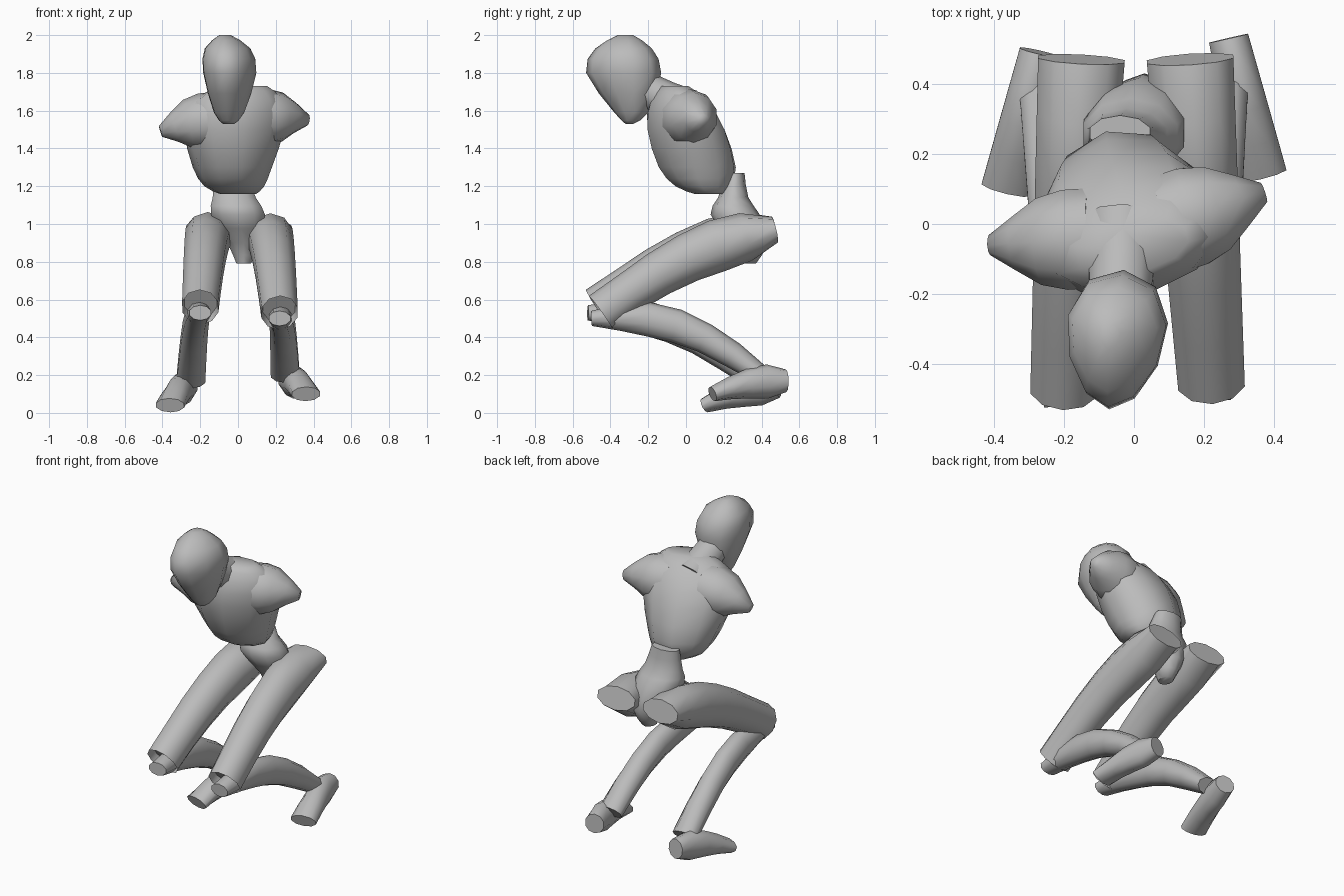
import bpy
import bmesh
from math import cos, sin, pi, radians
from mathutils import Vector

default_cube = bpy.data.objects.get("Cube")
if default_cube:
    bpy.data.objects.remove(default_cube, do_unlink=True)

shade = 0.5
grey = bpy.data.materials.new("plain grey")
grey.use_nodes = True
grey.diffuse_color = (shade, shade, shade, 1)
principled = grey.node_tree.nodes["Principled BSDF"]
principled.inputs["Base Color"].default_value = grey.diffuse_color


def skin(name, sections, sides=10, taper=0, hollow=False):
    """Skin sections (centre, side axis, up axis) into one closed, smooth tube."""
    bm = bmesh.new()
    loops = []
    for centre, side, up in sections:
        loop = []
        for step in range(sides):
            angle = pi * (step + step + 1) / sides
            across = side * cos(angle) * (1 + taper * sin(angle))
            loop.append(bm.verts.new(centre + across + up * sin(angle)))
        loops.append(loop)
    for lower, upper in zip(loops, loops[1:]):
        for step in range(sides):
            following = (step + 1) % sides
            bm.faces.new((lower[step], lower[following], upper[following], upper[step]))
    bm.faces.new(loops[0])
    end = bm.faces.new(loops[-1])
    bmesh.ops.recalc_face_normals(bm, faces=bm.faces[:])
    if hollow:
        bmesh.ops.inset_individual(bm, faces=[end], thickness=0.01)
        bmesh.ops.translate(bm, verts=end.verts[:], vec=end.normal * -0.05)
    mesh = bpy.data.meshes.new(name)
    bm.to_mesh(mesh)
    bm.free()
    mesh.materials.append(grey)
    part = bpy.data.objects.new(name, mesh)
    bpy.context.collection.objects.link(part)
    bpy.ops.object.select_all(action="DESELECT")
    part.select_set(True)
    bpy.context.view_layer.objects.active = part
    bpy.ops.object.shade_smooth_by_angle(angle=radians(60))


def body(name, rings, yaw=0, taper=0):
    """Stack level ellipses (x, y, z, half width, half depth), rounded between rings."""
    keys = [Vector(ring) for ring in rings]
    padded = [keys[0]] + keys + [keys[-1]]
    smooth = []
    for before, here, there, after in zip(padded, padded[1:], padded[2:], padded[3:]):
        bulge = (here + there - before - after) / 16
        smooth += [here, (here + there) / 2 + bulge]
    smooth.append(keys[-1])
    turn = radians(yaw)
    right = Vector((cos(turn), sin(turn), 0))
    back = Vector((-sin(turn), cos(turn), 0))
    skin(name, [(Vector(ring[:3]), right * ring[3], back * ring[4]) for ring in smooth],
         taper=taper)


def limb(name, start, end, radii, bow=0, widths=None, hollow=False):
    """Run a tube between two joints, arched upward, with evenly spaced radii.

    Optional widths give the half width at the start and at the end."""
    last = len(radii) - 1
    start, end = Vector(start), Vector(end)
    vertical = Vector((0, 0, 1))
    sections = []
    for index, radius in enumerate(radii):
        along = index / last
        centre = start.lerp(end, along) + vertical * bow * sin(pi * along)
        direction = end - start + vertical * bow * pi * cos(pi * along)
        side = direction.cross(vertical).normalized()
        up = side.cross(direction).normalized()
        width = widths[0] + (widths[1] - widths[0]) * along if widths else radius
        sections.append((centre, side * width, up * radius))
    skin(name, sections, hollow=hollow)


# Head, narrowing toward the face and chin
body("head", [
    (-0.05, -0.3, 1.53, 0.03, 0.02),
    (-0.05, -0.29, 1.59, 0.08, 0.09),
    (-0.05, -0.33, 1.8, 0.14, 0.2),
    (-0.06, -0.33, 1.93, 0.12, 0.15),
    (-0.07, -0.32, 2, 0.03, 0.04),
], yaw=-6, taper=0.2)
limb("neck", (-0.03, 0, 1.6), (-0.04, -0.22, 1.72), [0.12, 0.1, 0.09])

# Torso, turned a little to one side
body("torso", [
    (0, 0.12, 1.16, 0.1, 0.08),
    (-0.02, 0.09, 1.2, 0.16, 0.15),
    (-0.03, 0.06, 1.3, 0.21, 0.21),
    (-0.02, 0, 1.5, 0.27, 0.21),
    (0, -0.04, 1.65, 0.25, 0.15),
    (0.03, -0.06, 1.73, 0.13, 0.07),
], yaw=14)

# Shoulder stubs
shoulder = [0.15, 0.15, 0.13, 0.08, 0.03]
limb("left_shoulder", (0.1, 0, 1.56), (0.37, 0.09, 1.55), shoulder, bow=0.01)
limb("right_shoulder", (-0.12, -0.04, 1.55), (-0.41, -0.06, 1.49), shoulder, bow=0.01)

# Waist and pelvis
body("pelvis", [
    (-0.04, 0.26, 1.27, 0.09, 0.05),
    (-0.02, 0.25, 1.14, 0.12, 0.08),
    (0, 0.26, 1.05, 0.15, 0.13),
    (0.03, 0.33, 0.9, 0.09, 0.1),
    (0.03, 0.32, 0.79, 0.04, 0.05),
])


def leg(label, sign, hip, knee, ankle, heel, toe):
    """Thigh, calf and foot strung between joints, mirrored by sign."""
    flip = Vector((sign, 1, 1))
    hip, knee, ankle, heel, toe = (Vector(joint) * flip
                                   for joint in (hip, knee, ankle, heel, toe))
    thigh_end = knee + Vector((0, 0.05, 0.03))
    limb(label + "_thigh", hip, thigh_end, [0.07, 0.13, 0.14, 0.13, 0.12, 0.11, 0.11],
         bow=0.07, widths=(0.13, 0.1), hollow=True)
    limb(label + "_calf", knee, ankle, [0.04, 0.07, 0.09, 0.09, 0.08, 0.07, 0.05],
         bow=0.11, widths=(0.06, 0.08))
    limb(label + "_foot", heel, toe, [0.06, 0.09, 0.08, 0.06, 0.04], bow=0.02,
         widths=(0.06, 0.08))


leg("left", 1, hip=(0.16, 0.47, 0.97), knee=(0.22, -0.5, 0.5), ankle=(0.25, 0.4, 0.2),
    heel=(0.27, 0.53, 0.17), toe=(0.36, 0.14, 0.1))
leg("right", -1, hip=(0.15, 0.47, 0.97), knee=(0.2, -0.52, 0.53), ankle=(0.25, 0.37, 0.17),
    heel=(0.27, 0.49, 0.14), toe=(0.36, 0.1, 0.04))
